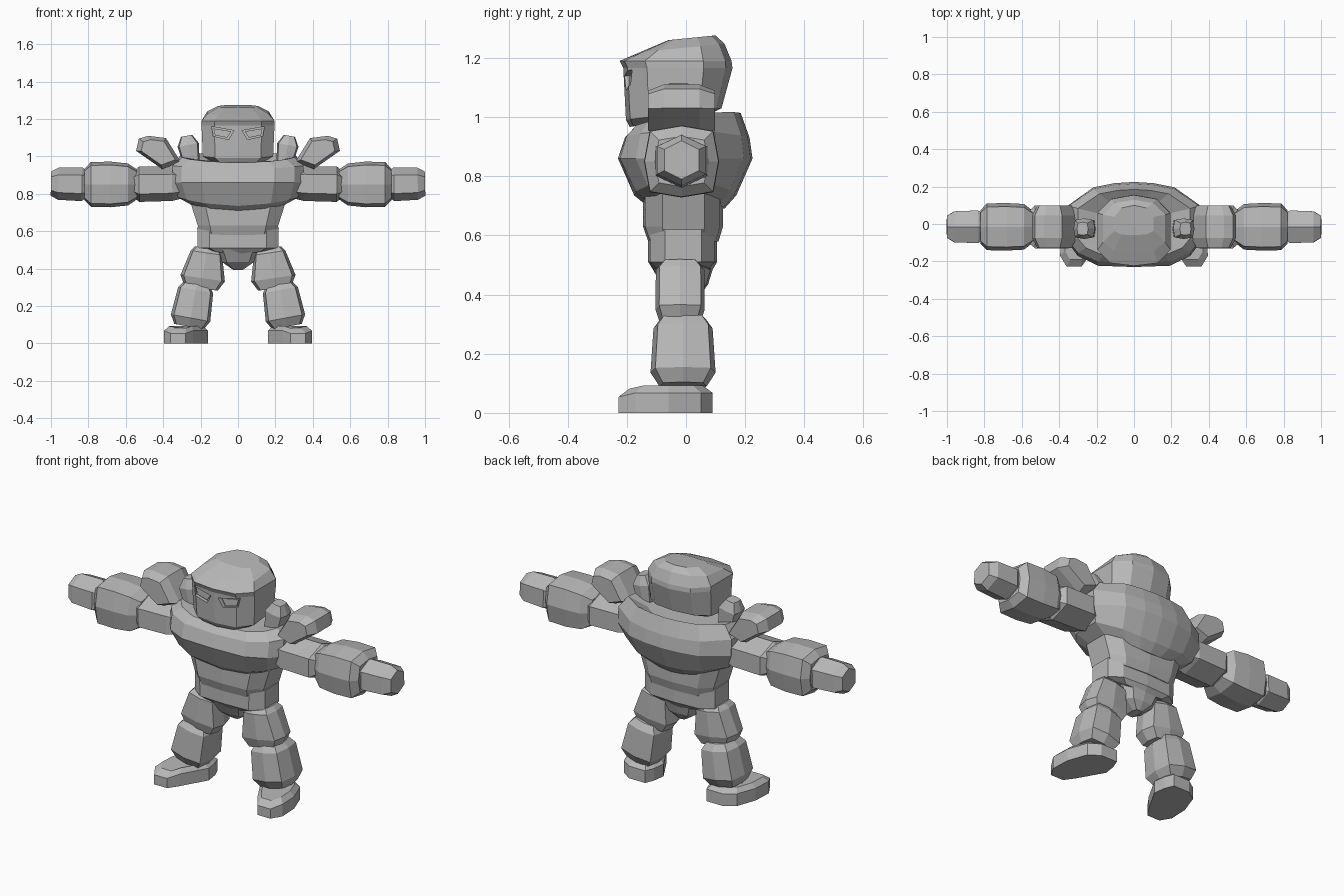
import bpy, bmesh
from mathutils import Vector

if "Cube" in bpy.data.objects:
    bpy.data.objects.remove(bpy.data.objects["Cube"])

stone = bpy.data.materials.new("stone grey")
stone.diffuse_color = (0.48, 0.48, 0.48, 1)
stone.use_nodes = True
stone.node_tree.nodes["Principled BSDF"].inputs["Base Color"].default_value = stone.diffuse_color


def make(name, bm):
    bmesh.ops.recalc_face_normals(bm, faces=bm.faces[:])
    me = bpy.data.meshes.new(name)
    bm.to_mesh(me)
    bm.free()
    me.materials.append(stone)
    ob = bpy.data.objects.new(name, me)
    bpy.context.collection.objects.link(ob)
    return ob


def loft(name, rings):
    """Skin a list of closed rings and cap both ends."""
    bm = bmesh.new()
    vs = [[bm.verts.new(p) for p in r] for r in rings]
    n = len(vs[0])
    for a, b in zip(vs, vs[1:]):
        for i in range(n):
            j = (i + 1) % n
            bm.faces.new((a[i], a[j], b[j], b[i]))
    bm.faces.new(vs[0])
    bm.faces.new(vs[-1])
    return make(name, bm)


def body_ring(shape, z, hw, front, back, lift=0, tilt=0):
    """Mirrored horizontal ring; shape holds (x, y) fractions, front to back."""
    pts = []
    for fx, fy in shape:
        y = -fy * front if fy < 0 else fy * back
        pts.append(Vector((fx * hw, y, z + lift * fx * fx + tilt * y)))
    left = [Vector((-p.x, p.y, p.z)) for p in pts[-2:0:-1]]
    return pts + left


HEX = [(0, 1), (.9, .55), (.9, -.55), (0, -1), (-.9, -.55), (-.9, .55)]
BLOCK = [(1, 0), (.85, .85), (0, 1), (-.85, .85), (-1, 0),
         (-.85, -.85), (0, -1), (.85, -.85)]
SIDES = ((1, "right"), (-1, "left"))


def stone_limb(name, a, b, shape, sections):
    """Faceted rock along a-b on both sides; sections are (t, half_u, half_v)."""
    for side, label in SIDES:
        a2, b2 = Vector(a), Vector(b)
        d = (b2 - a2).normalized()
        u = Vector((0, 1, 0))
        u = (u - d * u.dot(d)).normalized()
        v = d.cross(u)
        rings = []
        for t, hu, hv in sections:
            c = a2.lerp(b2, t)
            ring = [c + u * (p * hu) + v * (q * hv) for p, q in shape]
            rings.append([(p.x * side, p.y, max(p.z, 0)) for p in ring])
        loft(label + "_" + name, rings)


# Chest with broad rounded back and shallow neck
CHEST = [(0, -1), (.55, -.97), (.86, -.74), (1, -.45), (1, .45), (.62, .87), (.3, .97), (0, 1)]
loft("chest", [body_ring(CHEST, *r) for r in (
    (.69, .23, -.12, .13, .04), (.735, .32, -.175, .17, .045),
    (.86, .35, -.23, .225), (.93, .35, -.207, .215, .02),
    (.99, .30, -.172, .185, .015, .13), (.975, .20, -.12, .13))])

# Abdomen, pelvis and crotch
WAIST = [(0, -1), (.7, -.95), (1, -.55), (1, .5), (.7, .92), (0, 1)]
loft("abdomen", [body_ring(WAIST, *r) for r in (
    (.58, .20, -.128, .11), (.63, .215, -.145, .125), (.74, .25, -.145, .125))])
loft("pelvis", [body_ring(WAIST, *r) for r in (
    (.475, .17, -.105, .085, .03), (.51, .216, -.128, .105), (.62, .218, -.128, .105))])
loft("crotch", [body_ring(WAIST, *r) for r in (
    (.393, .025, -.035, .045), (.435, .085, -.085, .075), (.51, .12, -.125, .098))])

# Head with sloping crown and brow edge
HEAD = [(0, -1), (.65, -.93), (1, -.62), (1, .38), (.62, .86), (0, 1)]
head = loft("head", [body_ring(HEAD, *r) for r in (
    (.995, .15, -.19, .07, 0, .15), (1.015, .188, -.203, .12, 0, .12),
    (1.165, .195, -.212, .157), (1.19, .195, -.224, .154),
    (1.235, .165, -.155, .13, 0, .1), (1.266, .105, -.06, .10, 0, .1))])

# Slanted eye sockets cut into the face
EYE = [(.022, 1.138), (.142, 1.16), (.132, 1.108), (.05, 1.09)]
for s, label in SIDES:
    cutter = loft("eye_cutter", [[(s * x, -.3, z) for x, z in EYE],
                                 [(s * x, -.184 + .2 * max(0, x - .09), z) for x, z in EYE]])
    cutter.hide_render = True
    bpy.context.view_layer.objects.active = head
    mod = head.modifiers.new("eye", "BOOLEAN")
    mod.operation = "DIFFERENCE"
    mod.solver = "EXACT"
    mod.object = cutter
    bpy.ops.object.modifier_apply(modifier=mod.name)
    bpy.data.objects.remove(cutter)
    # Narrow eye inside the socket
    cx, cz = .086, 1.124
    inner = [(cx + (x - cx) * .8, cz + (z - cz) * .7) for x, z in EYE]
    loft(label + "_eye", [[(s * x, y + .2 * max(0, x - .09), z) for x, z in inner]
                          for y in (-.192, -.183)])

# Arms
stone_limb("upper_arm", (.30, -.015, .855), (.56, -.015, .85), HEX,
           [(0, .10, .08), (.2, .128, .092), (.88, .128, .094), (1, .095, .07)])
stone_limb("forearm", (.54, -.015, .85), (.82, -.015, .85), BLOCK,
           [(0, .085, .08), (.17, .122, .112), (.5, .127, .122), (.88, .125, .12), (1, .09, .085)])
stone_limb("hand", (.805, -.015, .85), (1.0, -.015, .855), HEX,
           [(0, .075, .07), (.15, .097, .09), (.8, .092, .086), (1, .065, .065)])

# Wedge-shaped shoulder rocks, built front to back
WEDGE = [(.305, .968), (.385, 1.098), (.48, 1.11), (.53, 1.095), (.545, 1.03), (.405, .932)]
for s, label in SIDES:
    loft(label + "_shoulder_rock", [
        [(s * (.43 + (x - .43) * k), y, 1.025 + (z - 1.025) * k) for x, z in WEDGE]
        for y, k in ((-.128, .76), (-.075, 1), (.045, 1), (.098, .76))])

# Small collar rocks
stone_limb("collar_rock", (.25, -.025, .97), (.275, -.025, 1.11), BLOCK,
           [(0, .05, .045), (.65, .055, .058), (1, .035, .03)])

# Legs
stone_limb("thigh", (.165, -.02, .51), (.197, -.02, .295), BLOCK,
           [(0, .06, .065), (.12, .082, .085), (.75, .083, .12), (1, .065, .09)])
stone_limb("shin", (.22, -.01, .32), (.262, -.01, .09), BLOCK,
           [(0, .075, .068), (.15, .10, .095), (.8, .11, .107), (1, .08, .08)])

# Feet, turned slightly outward with low toes
SOLE = [(.17, .04), (.19, .09), (.29, .09), (.35, .05), (.39, -.06),
        (.395, -.17), (.36, -.228), (.28, -.228), (.24, -.17), (.16, -.03)]


def sole_ring(s, k, z, drop):
    return [(s * (.275 + (x - .275) * k), -.06 + (y + .06) * k,
             z - (drop if y < -.2 else 0)) for x, y in SOLE]


for s, label in SIDES:
    loft(label + "_foot", [sole_ring(s, 1, 0, 0), sole_ring(s, 1, .068, .014),
                           sole_ring(s, .78, .092, .01)])
